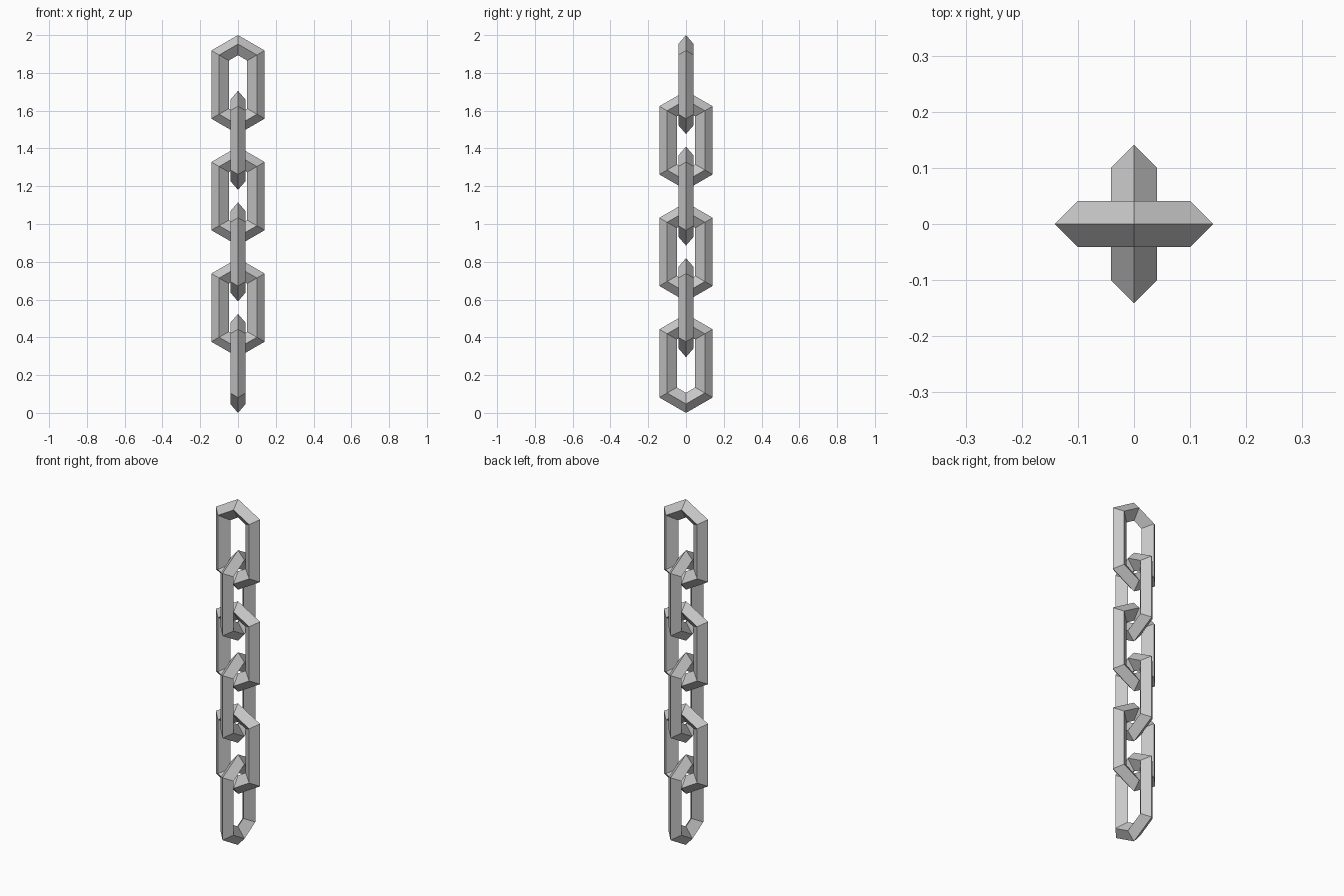
import bpy
import bmesh
import math

# Remove the default cube
cube = bpy.data.objects.get("Cube")
if cube:
    bpy.data.objects.remove(cube, do_unlink=True)

# Grey metal
metal = bpy.data.materials.new("grey_metal")
metal.use_nodes = True
grey = (0.58, 0.58, 0.58, 1)
metal.diffuse_color = grey
metal.node_tree.nodes["Principled BSDF"].inputs["Base Color"].default_value = grey

LINKS = 6
SIDES = 6
STRETCH = 0.099                      # half the added straight length
OUTER, RIDGE, INNER = 0.163, 0.1155, 0.0565
THICK = 0.041
HALF_HEIGHT = OUTER + STRETCH
SPACING = (2 - 2 * HALF_HEIGHT) / (LINKS - 1)

# Diamond bar section: distance from link centre, sideways offset
SECTION = [(OUTER, 0), (RIDGE, THICK), (INNER, 0), (RIDGE, -THICK)]


def link_mesh():
    """Stretched hexagonal ring with a diamond section."""
    bm = bmesh.new()
    rings = []
    for i in range(SIDES):
        a = math.pi / 2 + i * math.tau / SIDES
        shift = math.copysign(STRETCH, math.sin(a))
        rings.append([bm.verts.new((r * math.cos(a), y, r * math.sin(a) + shift))
                      for r, y in SECTION])
    for i, ring in enumerate(rings):
        after = rings[(i + 1) % SIDES]
        for j in range(len(SECTION)):
            k = (j + 1) % len(SECTION)
            bm.faces.new((ring[j], ring[k], after[k], after[j]))
    bmesh.ops.recalc_face_normals(bm, faces=bm.faces)
    mesh = bpy.data.meshes.new("chain_link")
    bm.to_mesh(mesh)
    bm.free()
    mesh.materials.append(metal)
    return mesh


# Links hang downwards, each turned a quarter from the one above
mesh = link_mesh()
for n in range(LINKS):
    link = bpy.data.objects.new(f"chain_link_{n + 1}", mesh)
    link.location.z = 2 - HALF_HEIGHT - n * SPACING
    link.rotation_euler.z = math.pi / 2 * (n % 2)
    bpy.context.collection.objects.link(link)
